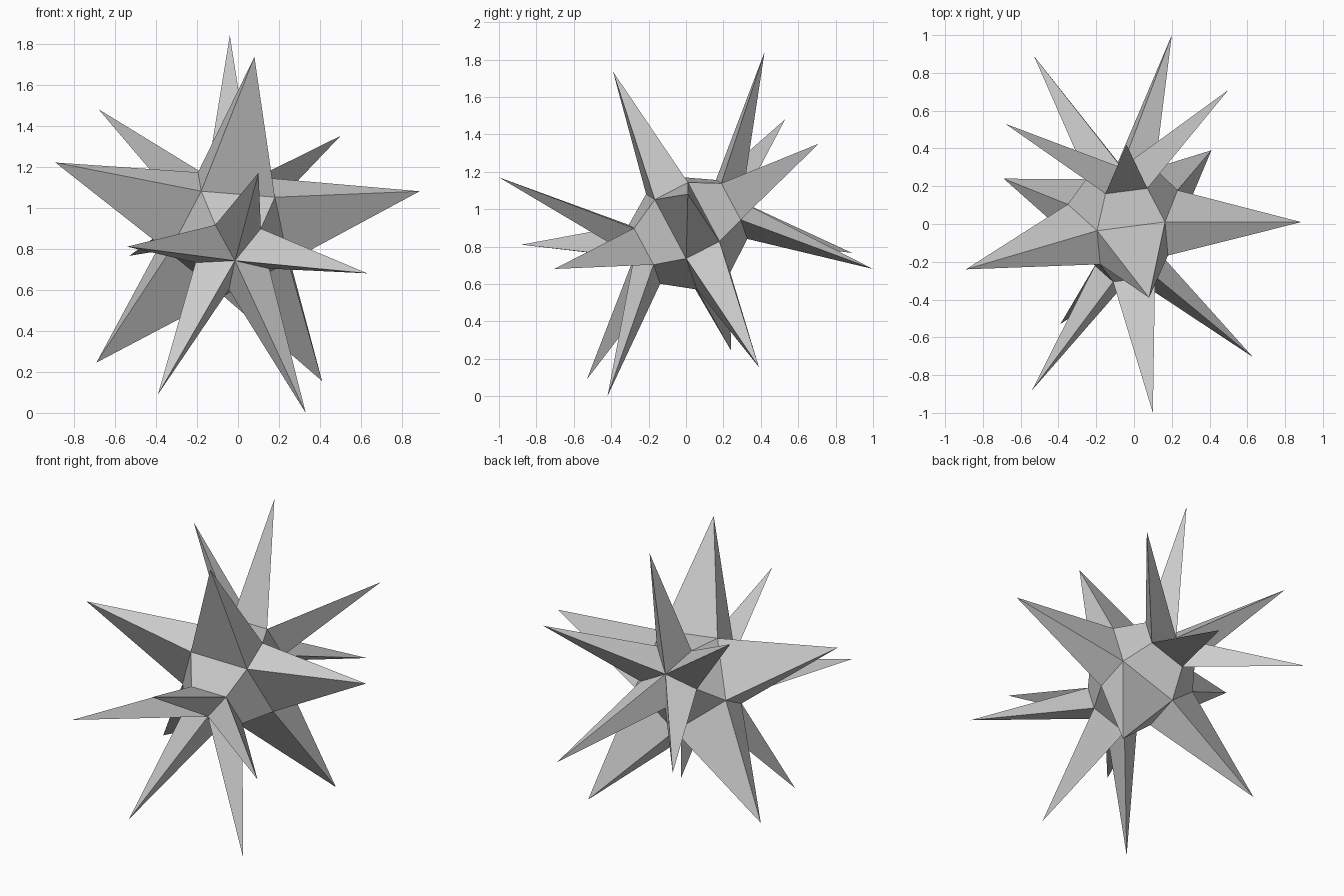
import bpy, bmesh
from math import sin, cos, radians
from mathutils import Vector

if "Cube" in bpy.data.objects:
    bpy.data.objects.remove(bpy.data.objects["Cube"])

# Tilted frame of the five-sided ball core
center = Vector((-0.04, 0.01, 0.89))
radius = 0.325
axis = Vector((-0.077, 0.886, 0.456)).normalized()
out = Vector((0.13, -0.446, 0.888))
out = (out - out.dot(axis) * axis).normalized()
side = axis.cross(out)

# Spike tips, from highest to lowest
tips = [(-.04, .42, 1.84), (.08, -.39, 1.735), (-.68, .53, 1.48),
        (.50, .71, 1.35), (-.89, -.24, 1.22), (.10, -1.0, 1.17),
        (.885, .01, 1.08), (-.54, -.88, .81), (-.53, .89, .765),
        (.63, -.705, .68), (.20, 1.0, .68), (-.69, .24, .245),
        (.41, .39, .155), (-.39, -.53, .09), (.33, -.42, 0.0)]

bm = bmesh.new()


def core_point(polar, azimuth):
    p, a = radians(polar), radians(azimuth)
    d = cos(p) * axis + sin(p) * (cos(a) * out + sin(a) * side)
    return bm.verts.new(center + radius * d)


# Core: two poles and four rings of five corners
poles = [core_point(0, 0), core_point(180, 0)]
rings = [[core_point(36 * r, 36 + 72 * i) for i in range(5)] for r in range(1, 5)]

spiked = []
for i in range(5):
    j = (i + 1) % 5
    spiked.append(bm.faces.new((poles[0], rings[0][i], rings[0][j])))
    spiked.append(bm.faces.new((poles[1], rings[3][j], rings[3][i])))
    for r in range(3):
        f = bm.faces.new((rings[r][i], rings[r + 1][i], rings[r + 1][j], rings[r][j]))
        if r == 1:
            spiked.append(f)

# Spikes: pull each cap triangle and middle-band quad out to its tip
for tip in tips:
    tip = Vector(tip)
    d = (tip - center).normalized()
    face = max(spiked, key=lambda f: d.dot((f.calc_center_median() - center).normalized()))
    spiked.remove(face)
    base = list(face.verts)
    bm.faces.remove(face)
    apex = bm.verts.new(tip)
    for k, v in enumerate(base):
        bm.faces.new((v, base[(k + 1) % len(base)], apex))

bmesh.ops.recalc_face_normals(bm, faces=bm.faces[:])
mesh = bpy.data.meshes.new("spiky_star")
bm.to_mesh(mesh)
bm.free()
bpy.context.collection.objects.link(bpy.data.objects.new("spiky_star", mesh))
